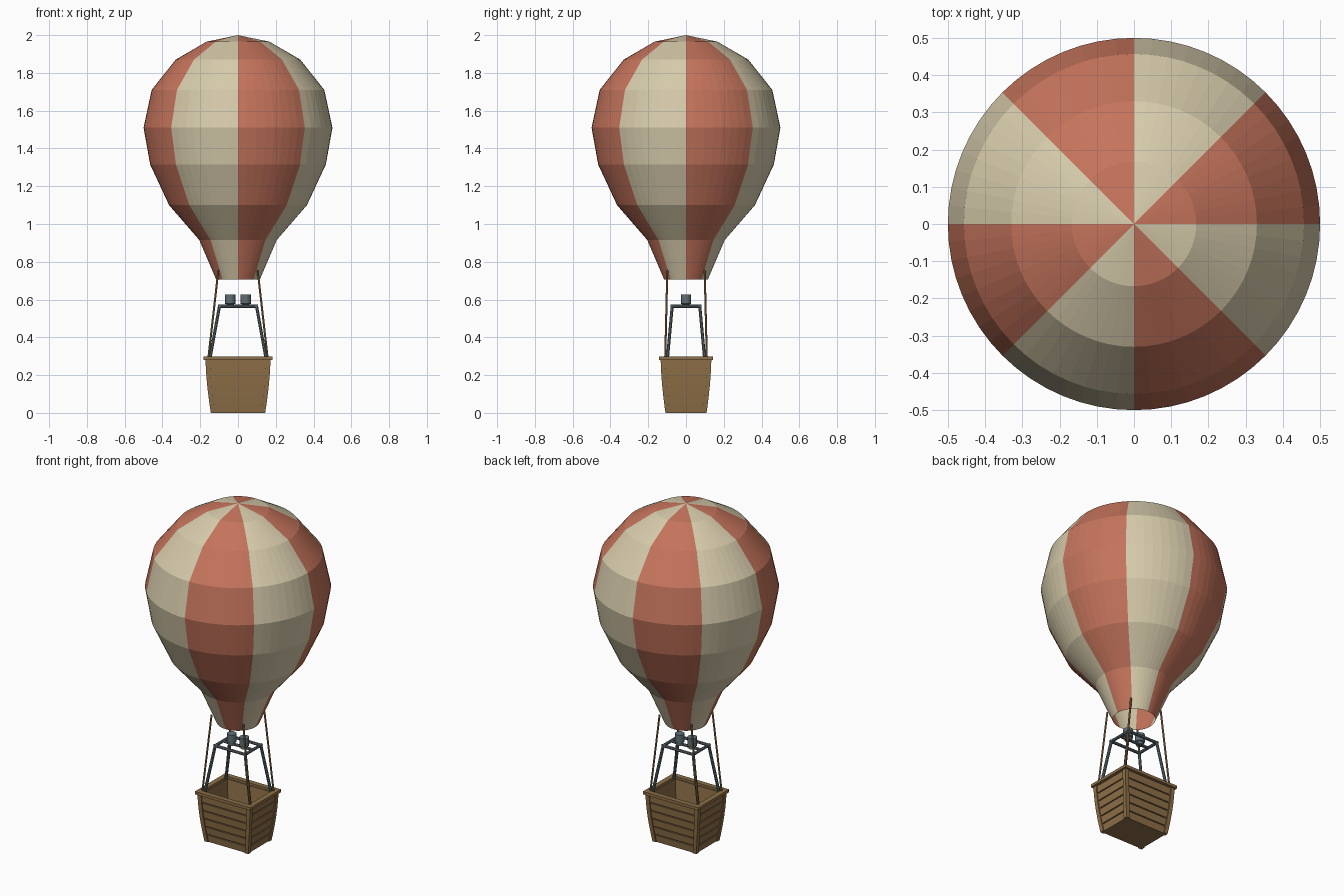
import bpy, bmesh, math
from mathutils import Vector

if "Cube" in bpy.data.objects:
    bpy.data.objects.remove(bpy.data.objects["Cube"], do_unlink=True)


def material(name, rgb):
    m = bpy.data.materials.new(name)
    m.use_nodes = True
    m.diffuse_color = (*rgb, 1)
    m.node_tree.nodes["Principled BSDF"].inputs["Base Color"].default_value = (*rgb, 1)
    return m


RED = material("terracotta fabric", (0.56, 0.175, 0.107))
CREAM = material("cream fabric", (0.68, 0.60, 0.41))
WOOD = material("basket wood", (0.27, 0.16, 0.065))
ROPE = material("rope", (0.30, 0.18, 0.075))
STEEL = material("burner steel", (0.12, 0.16, 0.18))


def finish(name, bm, *mats):
    me = bpy.data.meshes.new(name)
    bm.to_mesh(me)
    bm.free()
    for m in mats:
        me.materials.append(m)
    ob = bpy.data.objects.new(name, me)
    bpy.context.collection.objects.link(ob)
    return ob


def rod(name, a, b, radius, mat, sides=8):
    """Straight rod with flat ends between two points."""
    a, b = Vector(a), Vector(b)
    bm = bmesh.new()
    bmesh.ops.create_cone(bm, cap_ends=True, segments=sides, radius1=radius,
                          radius2=radius, depth=(b - a).length)
    ob = finish(name, bm, mat)
    ob.rotation_mode = "QUATERNION"
    ob.rotation_quaternion = (b - a).to_track_quat("Z", "Y")
    ob.location = (a + b) / 2
    return ob


def lathe(name, profile, sides, *mats):
    """Spin an (r, z) profile round the z axis."""
    bm = bmesh.new()
    verts = [bm.verts.new((r, 0, z)) for r, z in profile]
    edges = [bm.edges.new(p) for p in zip(verts, verts[1:])]
    bmesh.ops.spin(bm, geom=verts + edges, cent=(0, 0, 0), axis=(0, 0, 1),
                   angle=math.tau, steps=sides, use_merge=True)
    bmesh.ops.remove_doubles(bm, verts=bm.verts, dist=0.0001)
    bmesh.ops.recalc_face_normals(bm, faces=bm.faces)
    return finish(name, bm, *mats)


def loft(name, rings, mat):
    """Skin rectangular rings given as (half x, half y, z), capped at both ends."""
    bm = bmesh.new()
    loops = [[bm.verts.new((sx * x, sy * y, z))
              for sx, sy in ((1, 1), (-1, 1), (-1, -1), (1, -1))] for x, y, z in rings]
    for lo, hi in zip(loops, loops[1:]):
        for i in range(4):
            j = (i + 1) % 4
            bm.faces.new((lo[i], lo[j], hi[j], hi[i]))
    bm.faces.new(loops[0][::-1])
    bm.faces.new(loops[-1])
    bmesh.ops.recalc_face_normals(bm, faces=bm.faces)
    return finish(name, bm, mat)


# Envelope with eight alternating gores
envelope = lathe("envelope", [(0.115, 0.705), (0.205, 0.915), (0.365, 1.10),
                              (0.465, 1.315), (0.5, 1.51), (0.457, 1.71),
                              (0.33, 1.87), (0.167, 1.965), (0, 2.0)], 64, RED, CREAM)
for f in envelope.data.polygons:
    angle = math.atan2(f.center.y, f.center.x) % math.tau
    f.material_index = int(angle / (math.pi / 4)) % 2

# Basket: flared lapped boards outside, hollow inside
BOARDS, TOP = 6, 0.285


def basket_size(z):
    t = z / TOP
    flare = 0.028 * (1 - (1 - t) ** 1.6)
    return 0.138 + flare, 0.103 + flare * 0.9


rings = []
for i in range(BOARDS):
    z0, z1 = TOP * i / BOARDS, TOP * (i + 1) / BOARDS
    for z, inset in ((z0, 0), (z1 - 0.006, 0), (z1 - 0.006, 0.006), (z1, 0.006)):
        x, y = basket_size(z)
        rings.append((x - inset, y - inset, z))
for z in (TOP, 0.02):
    x, y = basket_size(z)
    rings.append((x - 0.02, y - 0.02, z))
loft("basket", rings, WOOD)

# Corner posts follow the flare
for sx in (-1, 1):
    for sy in (-1, 1):
        bm = bmesh.new()
        rows = []
        for k in range(7):
            z = TOP * k / 6
            x, y = basket_size(z)
            rows.append([bm.verts.new((sx * (x + a), sy * (y + b), z)) for a, b in
                         ((0.006, 0.006), (-0.018, 0.006), (-0.018, -0.018), (0.006, -0.018))])
        for lo, hi in zip(rows, rows[1:]):
            for i in range(4):
                j = (i + 1) % 4
                bm.faces.new((lo[i], lo[j], hi[j], hi[i]))
        bm.faces.new(rows[0])
        bm.faces.new(rows[-1])
        bmesh.ops.recalc_face_normals(bm, faces=bm.faces)
        finish("basket_corner_post", bm, WOOD)

# Rim frame: closed rectangular tube
rim = loft("basket_rim", [(0.152, 0.114, 0.281), (0.182, 0.144, 0.281),
                          (0.182, 0.144, 0.298), (0.152, 0.114, 0.298),
                          (0.152, 0.114, 0.281)], WOOD)
bm = bmesh.new()
bm.from_mesh(rim.data)
caps = [f for f in bm.faces if abs(f.normal.z) > 0.9 and f.calc_center_median().length < 0.3
        and abs(f.calc_center_median().x) < 0.01 and abs(f.calc_center_median().y) < 0.01]
bmesh.ops.delete(bm, geom=caps, context="FACES_ONLY")
bmesh.ops.remove_doubles(bm, verts=bm.verts, dist=0.0001)
bmesh.ops.recalc_face_normals(bm, faces=bm.faces)
bm.to_mesh(rim.data)
bm.free()

# Ropes and burner legs at each corner
FX, FY, FZ = 0.098, 0.073, 0.565
for sx in (-1, 1):
    for sy in (-1, 1):
        rod("rope", (sx * 0.157, sy * 0.110, 0.29), (sx * 0.104, sy * 0.099, 0.755), 0.0055, ROPE)
        rod("burner_leg", (sx * 0.148, sy * 0.098, 0.29), (sx * FX, sy * FY, FZ), 0.0085, STEEL)

# Burner frame with central carrier bar
for s in (-1, 1):
    rod("frame_long_bar", (-FX - 0.008, s * FY, FZ), (FX + 0.008, s * FY, FZ), 0.0085, STEEL)
    rod("frame_short_bar", (s * FX, -FY - 0.008, FZ), (s * FX, FY + 0.008, FZ), 0.0085, STEEL)
rod("burner_carrier_bar", (-FX, 0, FZ), (FX, 0, FZ), 0.0085, STEEL)

# Twin burners
for s in (-1, 1):
    burner = lathe("burner", [(0, 0.56), (0.02, 0.56), (0.02, 0.575), (0.027, 0.578),
                              (0.027, 0.626), (0, 0.626)], 16, STEEL)
    burner.location.x = s * 0.041
